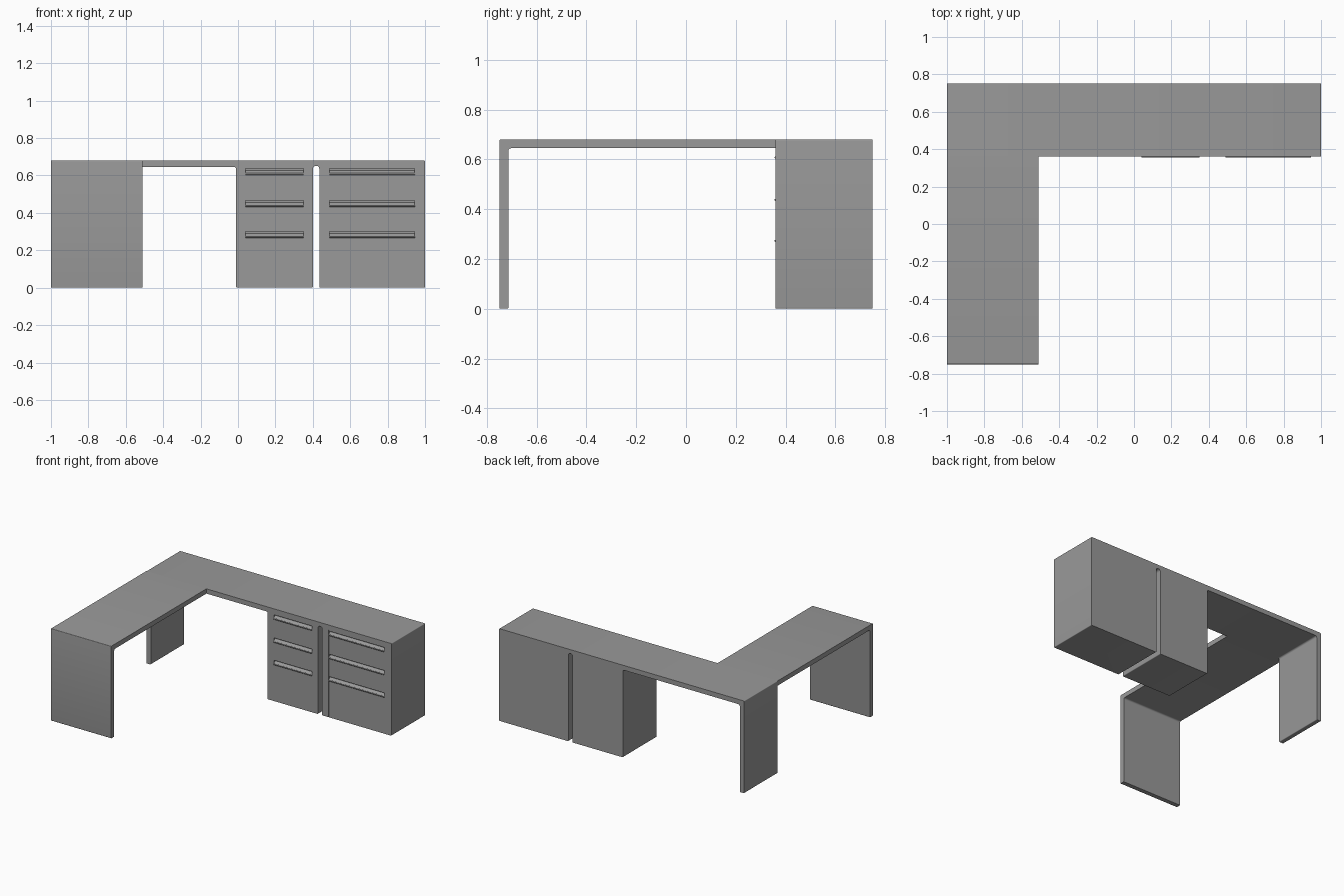
import bpy
import bmesh
import math
from mathutils import Vector

cube = bpy.data.objects.get("Cube")
if cube:
    bpy.data.objects.remove(cube)

grey = bpy.data.materials.new("desk grey")
grey.use_nodes = True
colour = (0.32, 0.32, 0.32, 1)
grey.diffuse_color = colour
grey.node_tree.nodes["Principled BSDF"].inputs["Base Color"].default_value = colour

TOP, UNDER = 0.68, 0.645
FRONT, BACK = 0.36, 0.75
THICK = 0.036
SOFT = 0.005   # outer edge rounding
COVE = 0.012   # inner corner rounding


def rounded(points, steps=5):
    """Replace each (a, b, radius) corner by a short arc."""
    result = []
    for i, (a, b, r) in enumerate(points):
        p = Vector((a, b))
        if r == 0:
            result.append(p)
            continue
        before = (Vector(points[i - 1][:2]) - p).normalized()
        after = (Vector(points[(i + 1) % len(points)][:2]) - p).normalized()
        centre = p + (before + after) * r
        for s in range(steps + 1):
            t = math.pi / 2 * s / steps
            result.append(centre - after * r * math.cos(t) - before * r * math.sin(t))
    return result


def prism(name, profile, axis, start, end):
    """Extrude a profile along x (profile is y, z) or along y (profile is x, z)."""
    bm = bmesh.new()

    def place(p, d):
        return (d, p[0], p[1]) if axis == "x" else (p[0], d, p[1])

    face = bm.faces.new([bm.verts.new(place(p, start)) for p in profile])
    grown = bmesh.ops.extrude_face_region(bm, geom=[face])
    step = Vector(place((0, 0), end - start))
    moved = [v for v in grown["geom"] if isinstance(v, bmesh.types.BMVert)]
    bmesh.ops.translate(bm, verts=moved, vec=step)
    bmesh.ops.recalc_face_normals(bm, faces=bm.faces)
    mesh = bpy.data.meshes.new(name)
    bm.to_mesh(mesh)
    bm.free()
    mesh.materials.append(grey)
    obj = bpy.data.objects.new(name, mesh)
    bpy.context.collection.objects.link(obj)
    return obj


def smooth(obj):
    bpy.ops.object.select_all(action="DESELECT")
    obj.select_set(True)
    bpy.context.view_layer.objects.active = obj
    bpy.ops.object.shade_smooth_by_angle(angle=math.radians(35))


# Main run: side leg, worktop and both pedestals as one profile
GAP = 0.0175
main_run = prism("main_desk_and_pedestals", rounded([
    (-1, 0, SOFT), (-1, TOP, SOFT), (1, TOP, SOFT), (1, 0, SOFT),
    (0.435, 0, SOFT), (0.435, 0.652, GAP), (0.40, 0.652, GAP), (0.40, 0, SOFT),
    (-0.01, 0, SOFT), (-0.01, UNDER, COVE),
    (-1 + THICK, UNDER, COVE), (-1 + THICK, 0, SOFT)]), "y", FRONT, BACK)

# Return wing: worktop with its end leg
return_wing = prism("return_desk_and_leg", rounded([
    (-0.75, 0, SOFT), (-0.75, TOP, SOFT), (FRONT, TOP, 0), (FRONT, UNDER, 0),
    (-0.75 + THICK, UNDER, COVE), (-0.75 + THICK, 0, SOFT)]), "x", -1, -0.51)

# Drawer pulls: sloped finger recess with a slim lip under it
cutters = []
for side, x0, x1 in (("narrow", 0.04, 0.35), ("wide", 0.49, 0.945)):
    for row, z in enumerate((0.636, 0.466, 0.301), 1):
        cutters.append(prism(f"{side}_recess_cutter_{row}", [
            (FRONT - 0.02, z), (FRONT + 0.016, z), (FRONT + 0.016, z - 0.01),
            (FRONT, z - 0.024), (FRONT - 0.02, z - 0.024)], "x", x0, x1))
        prism(f"{side}_drawer_lip_{row}", [
            (FRONT + 0.001, z - 0.024), (FRONT - 0.004, z - 0.026),
            (FRONT - 0.004, z - 0.030), (FRONT + 0.001, z - 0.036)], "x", x0, x1)

# Upright seam beside the wide drawers
cutters.append(prism("seam_cutter", [
    (0.486, -0.01), (0.486, UNDER), (0.490, UNDER), (0.490, -0.01)],
    "y", FRONT - 0.02, FRONT + 0.004))

for cutter in cutters:
    cut = main_run.modifiers.new(cutter.name, "BOOLEAN")
    cut.operation = "DIFFERENCE"
    cut.solver = "EXACT"
    cut.object = cutter
    cutter.hide_render = True
    cutter.hide_viewport = True

for part in (main_run, return_wing):
    smooth(part)
